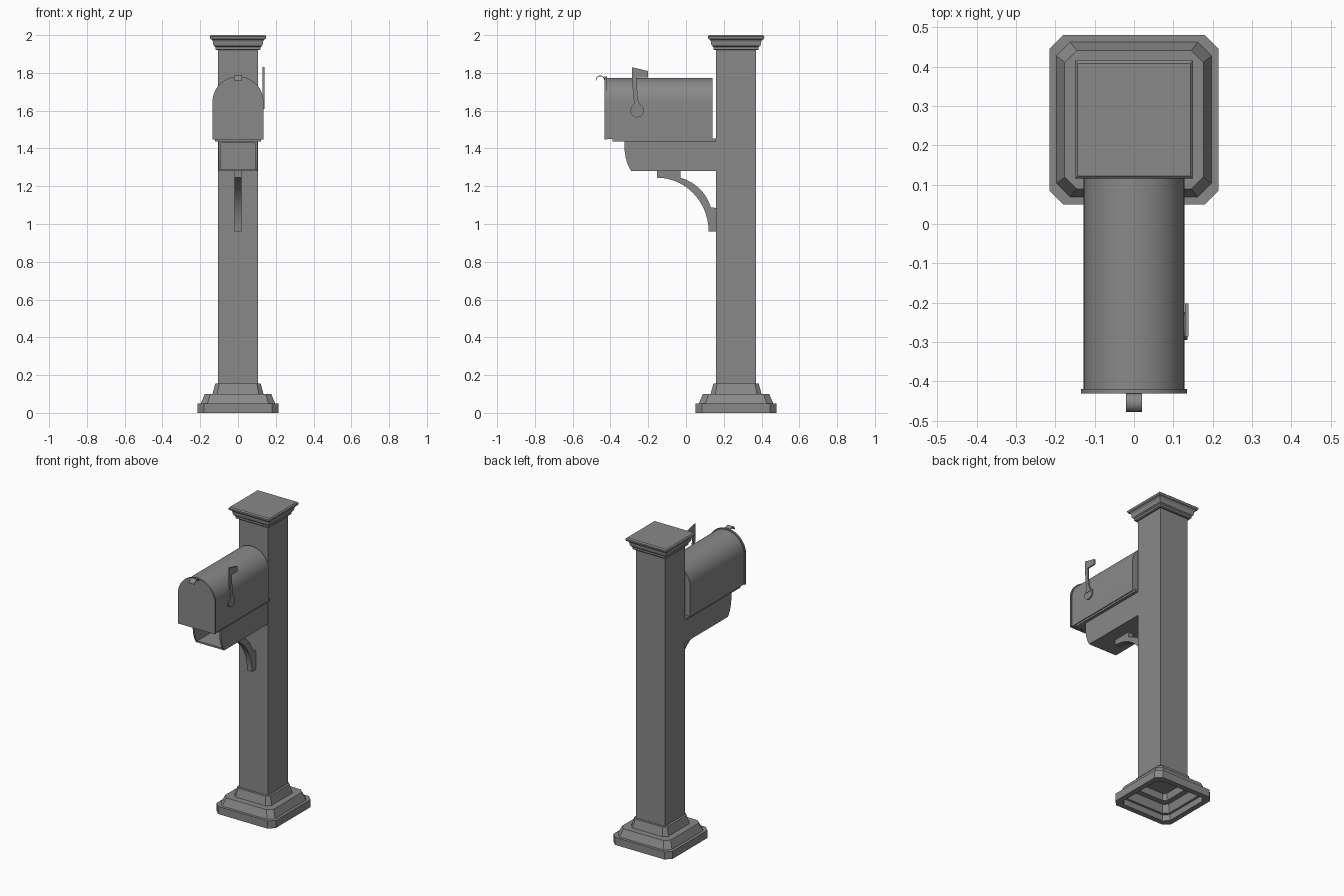
import bpy, bmesh, math
from mathutils import Vector

if "Cube" in bpy.data.objects:
    bpy.data.objects.remove(bpy.data.objects["Cube"])

GREY = (0.25, 0.25, 0.25, 1)
grey = bpy.data.materials.new("plain_grey")
grey.use_nodes = True
grey.diffuse_color = GREY
grey.node_tree.nodes["Principled BSDF"].inputs["Base Color"].default_value = GREY

POST_Y = 0.265


def finish(name, bm):
    bmesh.ops.remove_doubles(bm, verts=bm.verts, dist=1e-5)
    bmesh.ops.recalc_face_normals(bm, faces=bm.faces)
    mesh = bpy.data.meshes.new(name)
    bm.to_mesh(mesh)
    bm.free()
    mesh.materials.append(grey)
    ob = bpy.data.objects.new(name, mesh)
    bpy.context.collection.objects.link(ob)
    bpy.ops.object.select_all(action='DESELECT')
    ob.select_set(True)
    bpy.context.view_layer.objects.active = ob
    bpy.ops.object.shade_smooth_by_angle(angle=math.radians(25))
    return ob


def prism(name, outline, axis, a, b):
    """Extrude an outline along x (outline is y,z) or along y (outline is x,z)."""
    bm = bmesh.new()
    place = (lambda p, t: (t, p[0], p[1])) if axis == 'x' else (lambda p, t: (p[0], t, p[1]))
    face = bm.faces.new([bm.verts.new(place(p, a)) for p in outline])
    new = bmesh.ops.extrude_face_region(bm, geom=[face])["geom"]
    step = Vector((b - a, 0, 0) if axis == 'x' else (0, b - a, 0))
    bmesh.ops.translate(bm, vec=step, verts=[v for v in new if isinstance(v, bmesh.types.BMVert)])
    return finish(name, bm)


def box(name, x0, x1, y0, y1, z0, z1):
    return prism(name, [(y0, z0), (y1, z0), (y1, z1), (y0, z1)], 'x', x0, x1)


def square_loft(name, rings, hollow=False):
    """Stack square rings of (half width, corner cut, height) around the post."""
    bm = bmesh.new()
    loops = []
    for h, c, z in rings:
        k = h - c
        corners = [(h, -k), (h, k), (k, h), (-k, h), (-h, k), (-h, -k), (-k, -h), (k, -h)]
        if c == 0:
            corners = corners[::2]
        loops.append([bm.verts.new((x, POST_Y + y, z)) for x, y in corners])
    pairs = list(zip(loops, loops[1:]))
    if hollow:
        pairs.append((loops[-1], loops[0]))
    else:
        bm.faces.new(loops[0])
        bm.faces.new(loops[-1])
    for lo, hi in pairs:
        for i in range(len(lo)):
            j = (i + 1) % len(lo)
            bm.faces.new((lo[i], lo[j], hi[j], hi[i]))
    return finish(name, bm)


def arc(cx, cz, rx, rz, start, end, n):
    angles = [math.radians(start + (end - start) * i / n) for i in range(n + 1)]
    return [(cx + rx * math.cos(t), cz + rz * math.sin(t)) for t in angles]


def arch(half, bottom, top):
    return [(-half, bottom), (half, bottom)] + arc(0, top - half, half, half, 0, 180, 28)


# Post with a stepped, hollow skirt and a moulded cap
box("post", -0.105, 0.105, POST_Y - 0.105, POST_Y + 0.105, 0.13, 1.95)
square_loft("post_skirt", [
    (0.215, 0.035, 0), (0.215, 0.035, 0.05), (0.197, 0.035, 0.05), (0.176, 0.03, 0.1),
    (0.135, 0.025, 0.1), (0.12, 0.02, 0.155), (0.104, 0.015, 0.155), (0.104, 0.015, 0.14),
    (0.115, 0.02, 0.09), (0.15, 0.025, 0.09), (0.165, 0.03, 0.04), (0.18, 0.03, 0.04),
    (0.18, 0.03, 0)], hollow=True)
square_loft("post_cap", [
    (0.115, 0, 1.92), (0.12, 0, 1.925), (0.12, 0, 1.937), (0.128, 0, 1.943), (0.132, 0, 1.955),
    (0.132, 0, 1.965), (0.138, 0, 1.975), (0.148, 0, 1.98), (0.15, 0, 1.993), (0.143, 0, 2.0)])

# Mailbox shell, door and mounting board
prism("mailbox_body", arch(0.128, 1.45, 1.774), 'y', -0.421, 0.14)
prism("mailbox_door", arch(0.135, 1.448, 1.781), 'y', -0.431, -0.419)
box("mounting_board", -0.122, 0.122, -0.39, 0.16, 1.438, 1.452)

# Curled door pull
curl = arc(-0.454, 1.763, 0.024, 0.023, 0, 185, 12)
inner = arc(-0.454, 1.763, 0.020, 0.019, 185, 0, 12)
prism("door_pull", curl + inner, 'x', -0.02, 0.02)

# Signal flag: round pivot, tapering arm and angled tab
prism("flag_pivot", arc(-0.259, 1.6, 0.036, 0.036, 0, 345, 23), 'x', 0.126, 0.136)
prism("flag_arm", [
    (-0.284, 1.61), (-0.235, 1.61), (-0.245, 1.635), (-0.256, 1.66), (-0.261, 1.775),
    (-0.202, 1.775), (-0.202, 1.81), (-0.286, 1.83), (-0.286, 1.76), (-0.275, 1.64)],
    'x', 0.130, 0.139)

# Open-fronted paper holder
cheek = [(0.16, 1.28), (0.16, 1.44), (-0.325, 1.44), (-0.325, 1.39),
         (-0.319, 1.35), (-0.309, 1.315), (-0.29, 1.28)]
for side, s in (("left", 1), ("right", -1)):
    prism("paper_holder_" + side + "_cheek", cheek, 'x', s * 0.092, s * 0.103)
box("paper_holder_floor", -0.093, 0.093, -0.29, 0.16, 1.28, 1.291)
box("paper_holder_roof", -0.093, 0.093, -0.325, 0.16, 1.428, 1.44)

# Curved brace under the holder
outer_edge = arc(-0.153, 0.96, 0.273, 0.285, 90, 0, 14)
inner_edge = arc(-0.09, 1.02, 0.232, 0.233, 17, 75, 8)
prism("support_brace", [(-0.153, 1.282)] + outer_edge + [(0.162, 0.96), (0.162, 1.085)]
      + inner_edge + [(-0.03, 1.282)], 'x', -0.018, 0.018)
